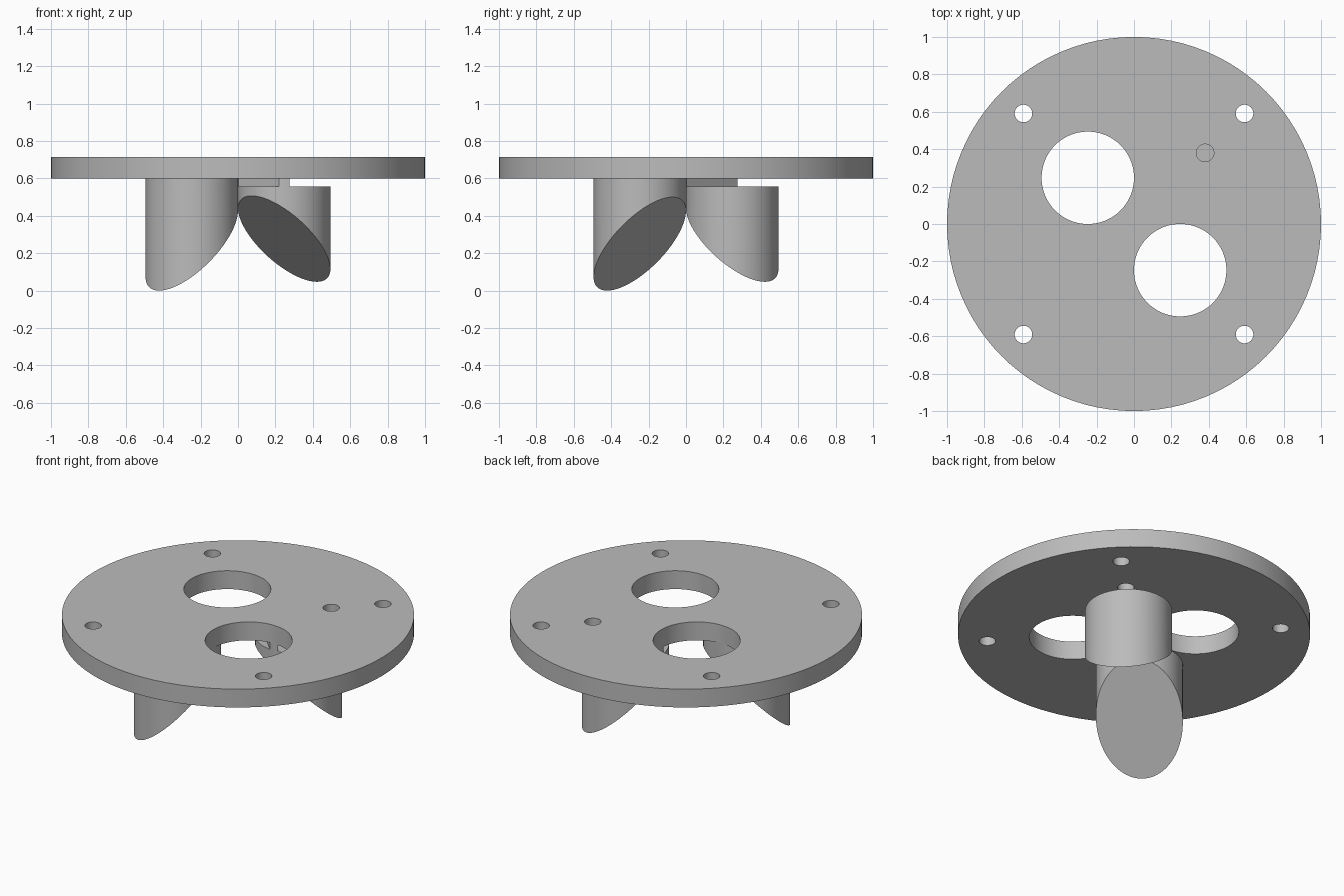
import bpy, bmesh, math
from mathutils import Vector

if "Cube" in bpy.data.objects:
    bpy.data.objects.remove(bpy.data.objects["Cube"], do_unlink=True)

SIDES = 96
R = 0.247                    # radius of legs and large openings
DISC_BOTTOM, DISC_TOP = 0.6, 0.715

grey = bpy.data.materials.new("plain grey")
grey.use_nodes = True
grey.diffuse_color = (0.5, 0.5, 0.5, 1)
grey.node_tree.nodes["Principled BSDF"].inputs["Base Color"].default_value = (0.5, 0.5, 0.5, 1)


def cylinder(name, x, y, radius, z0, z1, edit=None):
    """Upright cylinder; edit may reshape its bmesh."""
    bm = bmesh.new()
    bmesh.ops.create_cone(bm, cap_ends=True, segments=SIDES,
                          radius1=radius, radius2=radius, depth=z1 - z0)
    bmesh.ops.translate(bm, vec=(x, y, (z0 + z1) / 2), verts=bm.verts)
    if edit:
        edit(bm)
    bmesh.ops.recalc_face_normals(bm, faces=bm.faces)
    mesh = bpy.data.meshes.new(name)
    bm.to_mesh(mesh)
    bm.free()
    mesh.materials.append(grey)
    obj = bpy.data.objects.new(name, mesh)
    bpy.context.collection.objects.link(obj)
    return obj


def smooth(obj):
    bpy.ops.object.select_all(action='DESELECT')
    obj.select_set(True)
    bpy.context.view_layer.objects.active = obj
    bpy.ops.object.shade_smooth_by_angle(angle=math.radians(30))


def slanted_leg(name, side, low, high, top):
    """Leg on the diagonal, its lower end cut to face the centre."""
    def slant(bm):
        for v in bm.verts:
            if v.co.z < top - 0.001:
                along = side * (v.co.x + v.co.y) / math.sqrt(2) - R * math.sqrt(2)
                v.co.z = (low + high) / 2 - along / R * (high - low) / 2
    smooth(cylinder(name, side * R, side * R, R, 0, top, slant))


def slice_wall(bm):
    """Keep only the strip between two parallel diagonal planes."""
    for dist, sign in ((0.222, -1), (0.278, 1)):
        cut = bmesh.ops.bisect_plane(
            bm, geom=bm.verts[:] + bm.edges[:] + bm.faces[:],
            plane_co=Vector((dist / 2, dist / 2, 0)),
            plane_no=Vector((sign, sign, 0)), clear_outer=True)
        edges = [e for e in cut["geom_cut"] if isinstance(e, bmesh.types.BMEdge)]
        bmesh.ops.holes_fill(bm, edges=edges)


# Round plate with two large openings, four screw holes and a pin hole
disc = cylinder("disc_plate", 0, 0, 1, DISC_BOTTOM, DISC_TOP)
holes = [(-R, R, R), (R, -R, R), (0.38, 0.38, 0.047)]
holes += [(sx * 0.591, sy * 0.591, 0.047) for sx in (-1, 1) for sy in (-1, 1)]
for i, (x, y, r) in enumerate(holes):
    cutter = cylinder(f"hole_cutter_{i}", x, y, r, DISC_BOTTOM - 0.1, DISC_TOP + 0.1)
    cutter.hide_render = True
    mod = disc.modifiers.new("hole", 'BOOLEAN')
    mod.operation, mod.solver, mod.object = 'DIFFERENCE', 'EXACT', cutter
    bpy.context.view_layer.objects.active = disc
    bpy.ops.object.modifier_apply(modifier=mod.name)
    bpy.data.objects.remove(cutter, do_unlink=True)
smooth(disc)

# Long leg fixed to the plate, short leg hung below a narrow wall
slanted_leg("long_leg", -1, 0, 0.5, DISC_BOTTOM)
slanted_leg("short_leg", 1, 0.047, 0.507, 0.557)
smooth(cylinder("hinge_wall", R, R, R, 0.557, DISC_BOTTOM, slice_wall))
